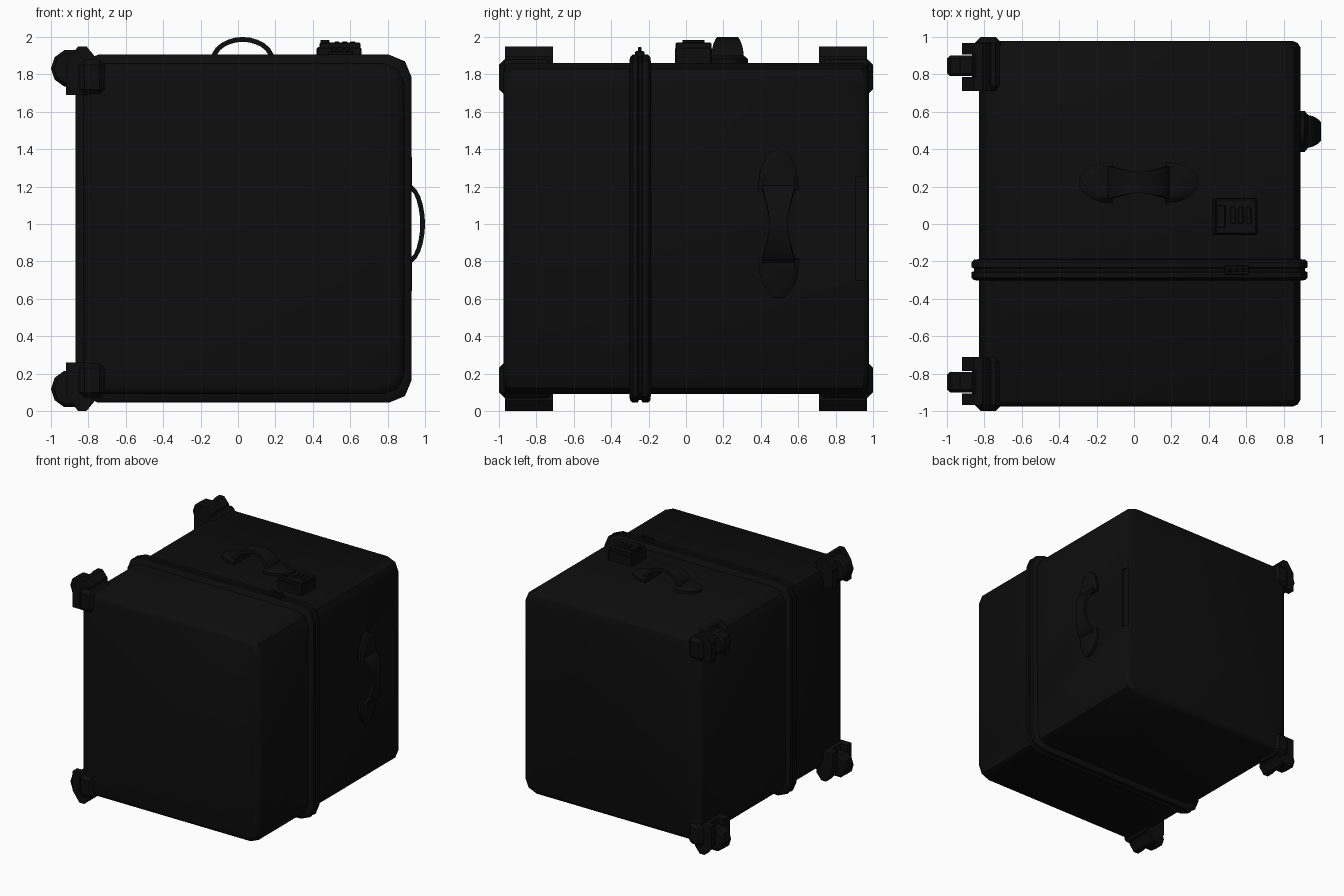
import bpy, bmesh
from math import sin, cos, pi, radians
from mathutils import Vector

if "Cube" in bpy.data.objects:
    bpy.data.objects.remove(bpy.data.objects["Cube"])

CX, CZ = 0.03, 0.975          # centre of the case in x and z
black = bpy.data.materials.new("black_shell")
black.diffuse_color = (0.004, 0.004, 0.004, 1)
black.use_nodes = True
black.node_tree.nodes["Principled BSDF"].inputs["Base Color"].default_value = black.diffuse_color


def finish(name, bm, smooth=True):
    bmesh.ops.recalc_face_normals(bm, faces=bm.faces[:])
    me = bpy.data.meshes.new(name)
    bm.to_mesh(me)
    bm.free()
    ob = bpy.data.objects.new(name, me)
    bpy.context.collection.objects.link(ob)
    me.materials.append(black)
    if smooth:
        bpy.ops.object.select_all(action='DESELECT')
        ob.select_set(True)
        bpy.context.view_layer.objects.active = ob
        bpy.ops.object.shade_smooth_by_angle(angle=radians(35))
    return ob


def loft(rings, closed=False):
    """Skin a list of equal point rings; cap both ends unless closed."""
    bm = bmesh.new()
    vs = [[bm.verts.new(p) for p in r] for r in rings]
    n, m = len(vs[0]), len(vs)
    for i in range(m if closed else m - 1):
        a, b = vs[i], vs[(i + 1) % m]
        for j in range(n):
            bm.faces.new((a[j], a[(j + 1) % n], b[(j + 1) % n], b[j]))
    if not closed:
        bm.faces.new(vs[0])
        bm.faces.new(vs[-1])
    return bm


def rounded_rect(y, hx, hz, r, seg=2):
    pts = []
    for k, (sx, sz) in enumerate([(1, 1), (-1, 1), (-1, -1), (1, -1)]):
        for i in range(seg + 1):
            a = pi / 2 * (k + i / seg)
            pts.append((CX + sx * (hx - r) + r * cos(a), y,
                        CZ + sz * (hz - r) + r * sin(a)))
    return pts


def box(name, lo, hi, bevel=0.0, place=lambda p: p):
    bm = bmesh.new()
    bmesh.ops.create_cube(bm, size=1)
    for v in bm.verts:
        v.co = [l + (c + 0.5) * (h - l) for c, l, h in zip(v.co, lo, hi)]
    if bevel:
        bmesh.ops.bevel(bm, geom=bm.edges[:], offset=bevel, segments=1, affect='EDGES')
    for v in bm.verts:
        v.co = place(v.co)
    return finish(name, bm, False)


# main shell: rounded rectangle carried front to back with eased rims
prof = [(-0.975, 0.04), (-0.965, 0.015), (-0.94, 0), (0.945, 0), (0.968, 0.015), (0.978, 0.04)]
shell = finish("case_shell", loft([rounded_rect(y, 0.86 - d, 0.885 - d, 0.11) for y, d in prof]))

# finger recess for the pull handle in the back right edge
cutter = box("pull_recess_cutter", (0.872, 0.905, 0.70), (1.0, 1.1, 1.25))
cutter.hide_render = True
cutter.hide_viewport = True
mod = shell.modifiers.new("pull_recess", 'BOOLEAN')
mod.operation, mod.object, mod.solver = 'DIFFERENCE', cutter, 'EXACT'

# closing band with a central groove
prof = [(-0.305, -0.03), (-0.30, 0.03), (-0.287, 0.043), (-0.258, 0.043), (-0.252, 0.03),
        (-0.238, 0.03), (-0.232, 0.043), (-0.203, 0.043), (-0.19, 0.03), (-0.185, -0.03)]
finish("closing_band", loft([rounded_rect(y, 0.855 + d, 0.887 + d, 0.12) for y, d in prof]))


# carry handles: waisted arched grip between two half-round mounts
def carry_handle(name, place, span, height, mount_len, wid, waist):
    rings, n, t = [], 12, 0.026
    for i in range(n + 1):
        a = pi * i / n
        s = abs(cos(a))
        w = waist + (wid - waist) * s ** 1.6
        ring = []
        for v, off in ((-w, 0), (w, 0), (w, -t), (-w, -t)):
            ring.append(place((-(span + off) * cos(a) * (0.86 + 0.14 * s),
                               v, 0.01 + (height - 0.01 + off) * sin(a) ** 0.85)))
        rings.append(ring)
    finish(name + "_grip", loft(rings))
    for side in (-1, 1):
        rings = []
        for w, k in ((-0.01, 1), (0.022, 1), (0.04, 0.8)):
            pts = [(span - 0.03 + (mount_len + 0.03) * k * sin(pi * i / 10),
                    0.11 * k * cos(pi * i / 10)) for i in range(11)]
            rings.append([place((side * u, v, w)) for u, v in pts])
        finish(name + "_mount", loft(rings))


carry_handle("top_handle", lambda p: Vector((0.025 + p[0], 0.222 + p[1], 1.86 + p[2])),
             0.17, 0.14, 0.15, 0.088, 0.055)
carry_handle("side_handle", lambda p: Vector((0.89 + p[2], 0.495 + p[1], 1.0 + p[0])),
             0.215, 0.11, 0.185, 0.09, 0.048)

# combination lock with dials, and the small latch on the band
box("lock_body", (0.42, -0.06, 1.85), (0.66, 0.14, 1.945), 0.008)
box("lock_top", (0.435, -0.055, 1.93), (0.655, 0.135, 1.97), 0.006)
box("lock_button", (0.44, -0.02, 1.96), (0.49, 0.10, 1.985), 0.005)
for i in range(3):
    x = 0.515 + i * 0.042
    box("lock_dial", (x, 0.0, 1.96), (x + 0.028, 0.09, 1.976), 0.004)
box("latch_base", (0.485, -0.272, 1.89), (0.615, -0.222, 1.925), 0.006)
for i in range(3):
    x = 0.50 + i * 0.036
    box("latch_tooth", (x, -0.256, 1.915), (x + 0.026, -0.238, 1.947), 0.004)

# wheel corners: guard, two fork cheeks, back plate and wheel, mirrored four ways
CHEEK = [(-0.92, 1.69), (-0.92, 1.86), (-0.885, 1.91), (-0.855, 1.95),
         (-0.81, 1.95), (-0.765, 1.895), (-0.765, 1.69)]
PLATE = [(-0.865, 1.69), (-0.865, 1.90), (-0.845, 1.95), (-0.81, 1.95),
         (-0.765, 1.895), (-0.765, 1.69)]
for sy in (-1, 1):
    for sz in (-1, 1):
        place = lambda p: Vector((p[0], sy * p[1], CZ + sz * (p[2] - CZ)))
        slab = lambda pts, y0, y1: loft([[place((x, y, z)) for x, z in pts] for y in (y0, y1)])
        box("corner_guard", (-0.85, 0.71, 1.69), (-0.71, 1.0, 1.88), 0.03, place)
        finish("fork_cheek_inner", slab(CHEEK, 0.71, 0.785), False)
        finish("fork_cheek_outer", slab(CHEEK, 0.905, 0.967), False)
        finish("fork_plate", slab(PLATE, 0.78, 0.91), False)
        rings = []
        for y, r in ((0.79, 0.085), (0.805, 0.102), (0.885, 0.102), (0.90, 0.085)):
            rings.append([place((-0.898 + r * cos(pi * i / 5), y, 1.832 + r * sin(pi * i / 5)))
                          for i in range(10)])
        finish("wheel", loft(rings), False)
